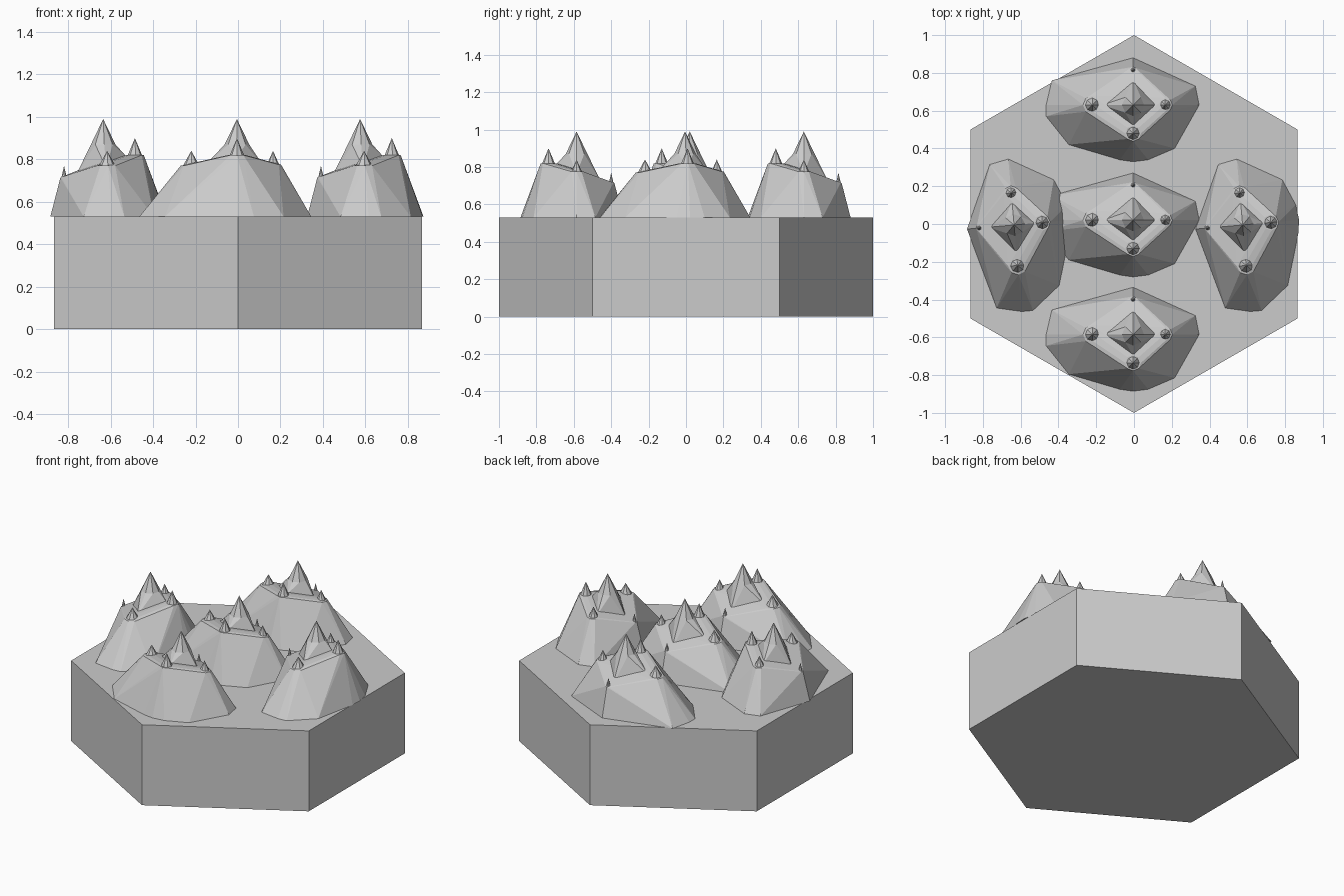
import bpy, bmesh
from math import sin, cos, pi, radians
from mathutils import Matrix, Vector

cube = bpy.data.objects.get("Cube")
if cube:
    bpy.data.objects.remove(cube)

stone = bpy.data.materials.new("stone grey")
stone.use_nodes = True
GREY = (0.6, 0.6, 0.6, 1)
stone.diffuse_color = GREY
stone.node_tree.nodes["Principled BSDF"].inputs["Base Color"].default_value = GREY

GROUND = 0.53


def ring(x, y, z, r, n=8):
    return [Vector((x + r * cos(2 * pi * i / n), y + r * sin(2 * pi * i / n), z)) for i in range(n)]


def hull(bm, points):
    """Add the convex hull of the points to the mesh."""
    part = bmesh.new()
    for p in points:
        part.verts.new(p)
    result = bmesh.ops.convex_hull(part, input=part.verts[:])
    loose = [v for v in result["geom_interior"] if isinstance(v, bmesh.types.BMVert)]
    bmesh.ops.delete(part, geom=loose, context="VERTS")
    bmesh.ops.recalc_face_normals(part, faces=part.faces[:])
    mesh = bpy.data.meshes.new("part")
    part.to_mesh(mesh)
    part.free()
    bm.from_mesh(mesh)
    bpy.data.meshes.remove(mesh)


def finish(bm, name):
    mesh = bpy.data.meshes.new(name)
    bm.to_mesh(mesh)
    bm.free()
    mesh.materials.append(stone)
    obj = bpy.data.objects.new(name, mesh)
    bpy.context.collection.objects.link(obj)
    return obj


# Hexagonal base
bm = bmesh.new()
bmesh.ops.create_cone(bm, cap_ends=True, segments=6, radius1=1, radius2=1, depth=GROUND,
                      matrix=Matrix.Translation((0, 0, GROUND / 2)))
# put corners on the y axis
if max(v.co.x for v in bm.verts) > 0.95:
    bmesh.ops.rotate(bm, verts=bm.verts[:], matrix=Matrix.Rotation(pi / 6, 3, "Z"))
finish(bm, "hexagon_base")

# Corner peaks: x, y, shoulder height, radius, tip height
PEAKS = [(-0.215, 0, 0.77, 0.05, 0.84), (0.17, 0, 0.775, 0.038, 0.84),
         (0, -0.15, 0.82, 0.042, 0.9), (0, 0.185, 0.715, 0.017, 0.77)]
FOOT = [(-0.46, 0), (-0.43, 0.13), (0, 0.25), (0.33, 0.1), (0.35, 0), (0.22, -0.23),
        (0.08, -0.29), (0, -0.3), (-0.07, -0.29), (-0.34, -0.21), (-0.46, -0.06)]


def mountain(name, x, y, turn):
    bm = bmesh.new()
    # sloping skirt from the foot outline up to the four shoulders
    skirt = [Vector((px, py, GROUND)) for px, py in FOOT]
    for px, py, z, r, tip in PEAKS:
        skirt += ring(px, py, z, r)
    hull(bm, skirt)
    # small corner peaks
    for px, py, z, r, tip in PEAKS:
        hull(bm, ring(px, py, z - 0.02, r) + [Vector((px, py, tip))])
    # central peak: flared shoulders below a steep cone
    collar = ring(0, 0, 0.87, 0.058)
    hull(bm, collar + [Vector((px * 0.75, py * 0.75, z - 0.01)) for px, py, z, r, tip in PEAKS])
    hull(bm, collar + [Vector((0, 0, 0.99))])
    obj = finish(bm, name)
    obj.location = (x, y, 0)
    obj.rotation_euler.z = radians(turn)


mountain("centre_mountain", -0.005, 0.02, 0)
mountain("back_mountain", -0.005, 0.63, 0)
mountain("front_mountain", -0.005, -0.585, 0)
mountain("right_mountain", -0.635, -0.005, 95)
mountain("left_mountain", 0.575, -0.005, 95)
